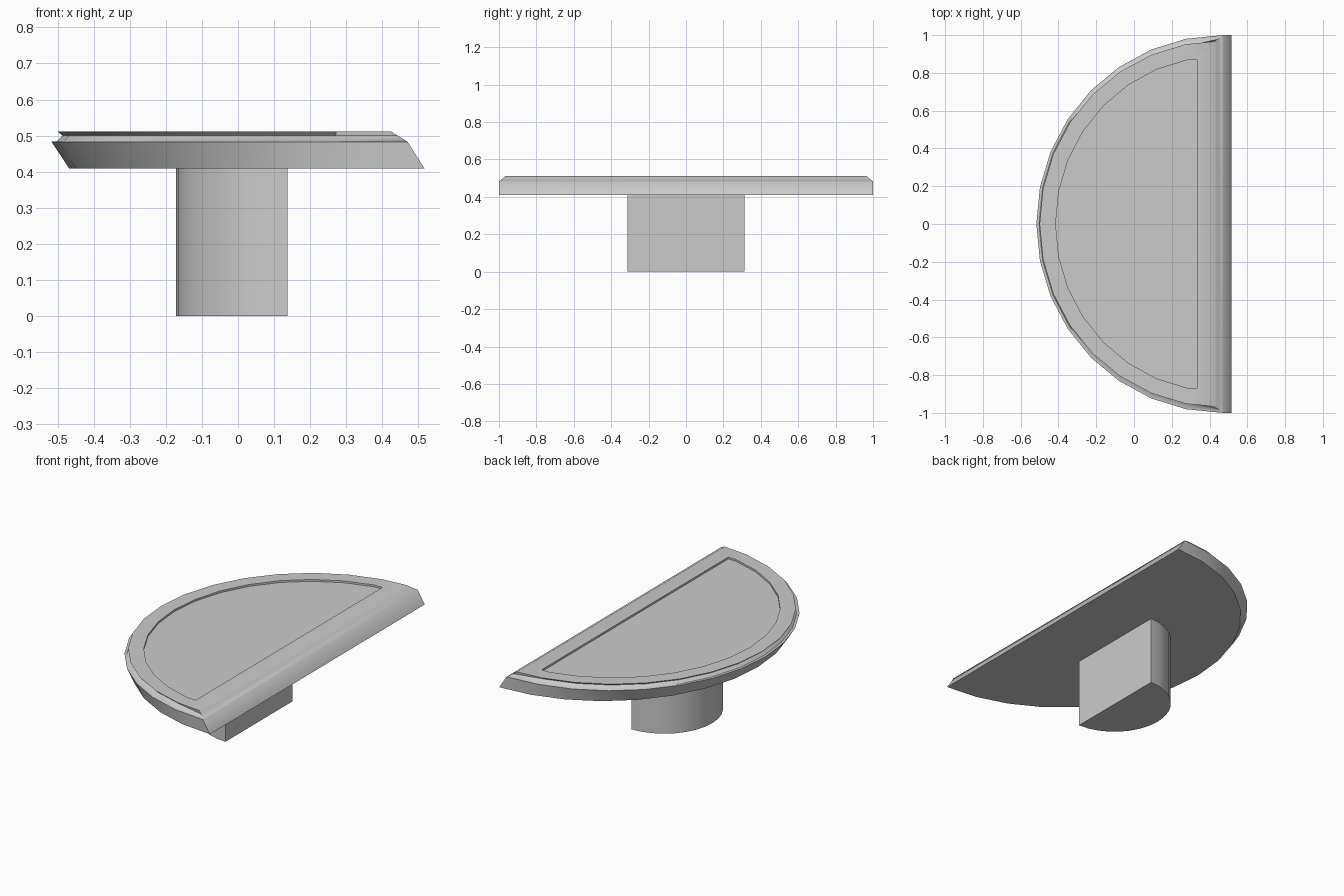
import bpy, bmesh
from math import sin, cos, radians, pi

if "Cube" in bpy.data.objects:
    bpy.data.objects.remove(bpy.data.objects["Cube"])

N = 16  # segments in a half circle


def arc(cx, rx, ry, z, end=None):
    """Half-ellipse bulging to -x; end=(x, y) overrides both end points."""
    pts = []
    for i in range(N + 1):
        a = pi / 2 - pi * i / N
        pts.append([cx - rx * cos(a), ry * sin(a), z])
    if end:
        pts[0][:2] = end
        pts[-1][:2] = (end[0], -end[1])
    return pts


def build(name, rings, smooth=35):
    """Loft closed half-disc rings and cap both ends."""
    bm = bmesh.new()
    loops = [[bm.verts.new(p) for p in r] for r in rings]
    for lo, hi in zip(loops, loops[1:]):
        n = len(lo)
        for i in range(n):
            j = (i + 1) % n
            bm.faces.new((lo[i], lo[j], hi[j], hi[i]))
    bm.faces.new(loops[0])
    bm.faces.new(loops[-1])
    bmesh.ops.recalc_face_normals(bm, faces=bm.faces)
    me = bpy.data.meshes.new(name)
    bm.to_mesh(me)
    bm.free()
    ob = bpy.data.objects.new(name, me)
    bpy.context.collection.objects.link(ob)
    bpy.context.view_layer.objects.active = ob
    ob.select_set(True)
    bpy.ops.object.shade_smooth_by_angle(angle=radians(smooth))
    ob.select_set(False)
    return ob


# Slanted half-round top with a grooved rim and a shallow recess
build("shelf_top", [
    arc(0.517, 0.985, 1.0, 0.409),
    arc(0.470, 0.987, 1.0, 0.483),
    arc(0.468, 0.971, 0.985, 0.484, (0.468, 0.998)),
    arc(0.455, 0.941, 0.957, 0.500, (0.443, 0.978)),
    arc(0.460, 0.960, 0.970, 0.511, (0.425, 0.966)),
    arc(0.450, 0.865, 0.885, 0.511, (0.333, 0.868)),
    arc(0.450, 0.865, 0.885, 0.500, (0.333, 0.868)),
])

# Half-round support block below
build("support_stem", [
    arc(0.137, 0.309, 0.312, 0.0),
    arc(0.137, 0.309, 0.312, 0.409),
])
